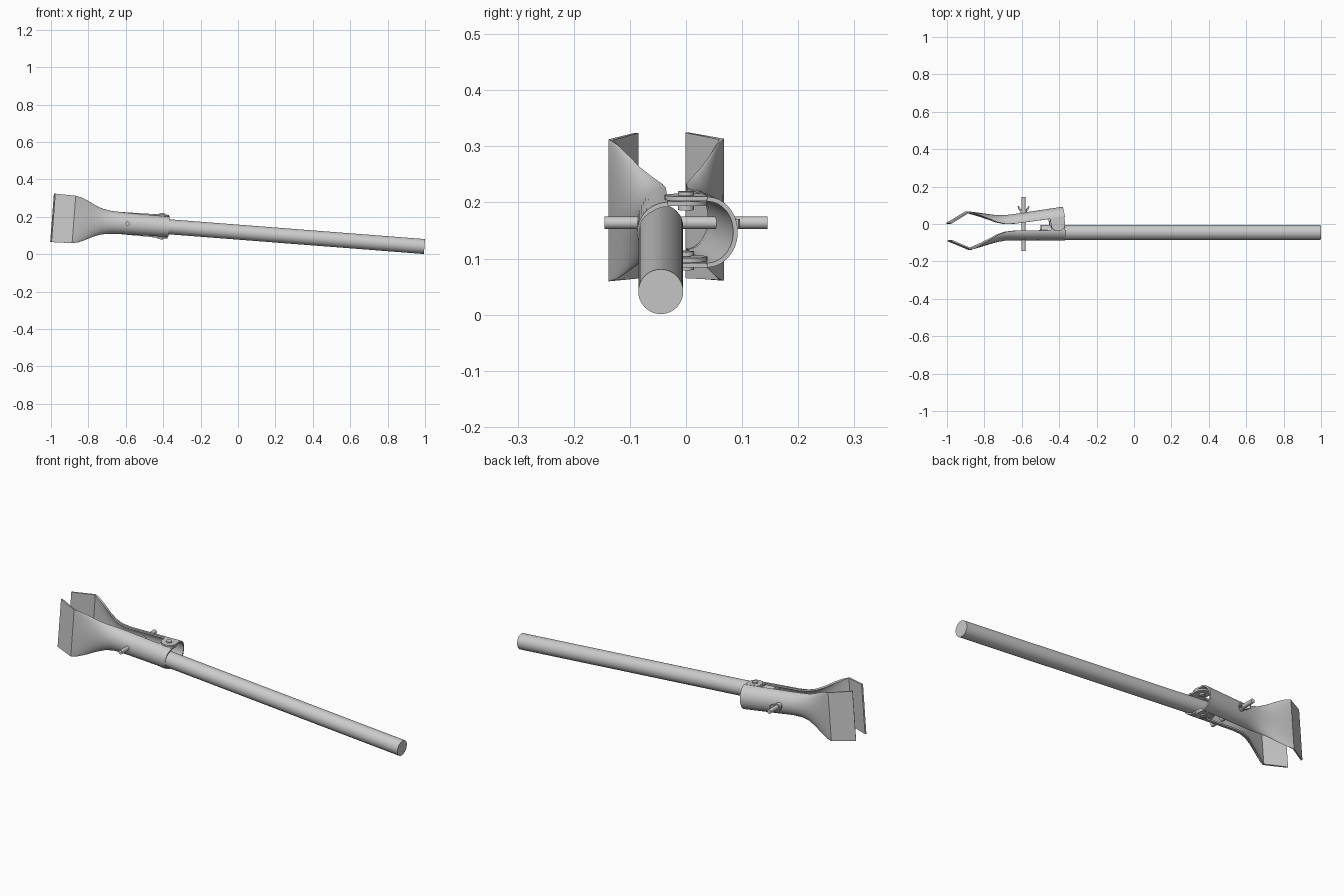
import bpy
from math import sin, cos, pi, radians
from mathutils import Matrix, Vector

if "Cube" in bpy.data.objects:
    bpy.data.objects.remove(bpy.data.objects["Cube"])

steel = bpy.data.materials.new("light_grey")
steel.use_nodes = True
GREY = (0.6, 0.6, 0.6, 1)
steel.diffuse_color = GREY
steel.node_tree.nodes["Principled BSDF"].inputs["Base Color"].default_value = GREY

# The whole tool leans along its handle axis
LEAN = Matrix.Translation((0, 0, 0.118)) @ Matrix.Rotation(radians(4.42), 4, 'Y')
PIVOT = Vector((-0.412, 0, 0))
SWING = (Matrix.Translation(PIVOT) @ Matrix.Rotation(radians(8.5), 4, 'Z')
         @ Matrix.Translation(-PIVOT))
THICK = 0.008


def add_part(name, verts, faces, place=Matrix(), thickness=0):
    mesh = bpy.data.meshes.new(name)
    mesh.from_pydata(verts, [], faces)
    mesh.materials.append(steel)
    obj = bpy.data.objects.new(name, mesh)
    bpy.context.collection.objects.link(obj)
    bpy.ops.object.select_all(action='DESELECT')
    obj.select_set(True)
    bpy.context.view_layer.objects.active = obj
    if thickness:
        mod = obj.modifiers.new("wall", 'SOLIDIFY')
        mod.thickness = thickness
        mod.offset = -1
        bpy.ops.object.modifier_apply(modifier=mod.name)
    obj.data.transform(LEAN @ place)
    bpy.ops.object.shade_smooth_by_angle(angle=radians(28))
    return obj


def prism(name, outline, start, end, place=Matrix()):
    """Extrude a counter-clockwise xy outline from z=start to z=end."""
    n = len(outline)
    verts = [(x, y, z) for z in (start, end) for x, y in outline]
    faces = [(i, (i + 1) % n, n + (i + 1) % n, n + i) for i in range(n)]
    faces += [tuple(reversed(range(n))), tuple(range(n, 2 * n))]
    return add_part(name, verts, faces, place)


def circle(radius, sides=32):
    return [(radius * cos(2 * pi * i / sides), radius * sin(2 * pi * i / sides))
            for i in range(sides)]


# Jaw stations: x, outer y, edge y, half height
STATIONS = [
    (-0.99, -0.092, -0.092, 0.130),
    (-0.88, -0.138, -0.138, 0.127),
    (-0.85, -0.131, -0.124, 0.121),
    (-0.81, -0.119, -0.103, 0.104),
    (-0.77, -0.107, -0.080, 0.084),
    (-0.73, -0.096, -0.057, 0.069),
    (-0.69, -0.089, -0.042, 0.062),
    (-0.64, -0.087, -0.036, 0.059),
]


def jaw(name, side, collar_height, place):
    """Half-tube collar flaring into a flat, bent gripping plate."""
    steps = 24
    rows = STATIONS + [(-0.37, -0.087, -0.032, collar_height)]
    verts = []
    for x, outer, edge, height in rows:
        for k in range(steps + 1):
            a = pi * (k / steps - 0.5)
            y = edge + (outer - edge) * cos(a)
            verts.append((x, -side * y, height * sin(a)))
    w = steps + 1
    faces = []
    for s in range(len(rows) - 1):
        for k in range(steps):
            i = s * w + k
            face = (i, i + w, i + w + 1, i + 1)
            faces.append(face if side < 0 else face[::-1])
    add_part(name, verts, faces, place, THICK)

    # Rounded pivot ears continuing the collar edges
    r = 0.038
    for label, sign in (("upper", 1), ("lower", -1)):
        arc = [(PIVOT.x + r * cos(pi * i / 16), -side * r * sin(pi * i / 16))
               for i in range(17)]
        root = side * 0.034
        outline = arc + [(PIVOT.x - r, root), (PIVOT.x + r, root)]
        if side > 0:
            outline.reverse()
        top = collar_height + 0.0005
        low, high = sorted((sign * (top - THICK), sign * top))
        prism(f"{name}_{label}_ear", outline, low, high, place)


jaw("front_jaw", -1, 0.054, Matrix())
jaw("rear_jaw", 1, 0.063, SWING)

# Pivot rivets with heads outside and inside the ears
for label, flip in (("upper", 0), ("lower", pi)):
    seat = Matrix.Translation(PIVOT) @ Matrix.Rotation(flip, 4, 'X')
    prism(f"{label}_rivet_pin", circle(0.009), 0.040, 0.066, seat)
    prism(f"{label}_rivet_head", circle(0.014), 0.063, 0.070, seat)
    prism(f"{label}_rivet_tail", circle(0.014), 0.037, 0.045, seat)

# Handle
prism("handle", circle(0.040, 48), -0.5, 1.0,
      Matrix.Translation((0, -0.045, 0)) @ Matrix.Rotation(pi / 2, 4, 'Y'))

# Clamping screw across both jaws, with a wing nut at the rear
along_y = Matrix.Translation((-0.592, 0, 0)) @ Matrix.Rotation(-pi / 2, 4, 'X')
prism("clamp_screw", circle(0.011), -0.145, 0.145, along_y)
prism("wing_nut_hub", circle(0.017), 0.058, 0.080, along_y)
for label, s in (("left", 1), ("right", -1)):
    wing = [(s * x, y) for x, y in
            ((0.012, 0.066), (0.024, 0.074), (0.032, 0.094),
             (0.026, 0.096), (0.018, 0.082), (0.010, 0.078))]
    if s < 0:
        wing.reverse()
    prism(f"wing_nut_{label}_wing", wing, -0.009, 0.009,
          Matrix.Translation((-0.592, 0, 0)))
